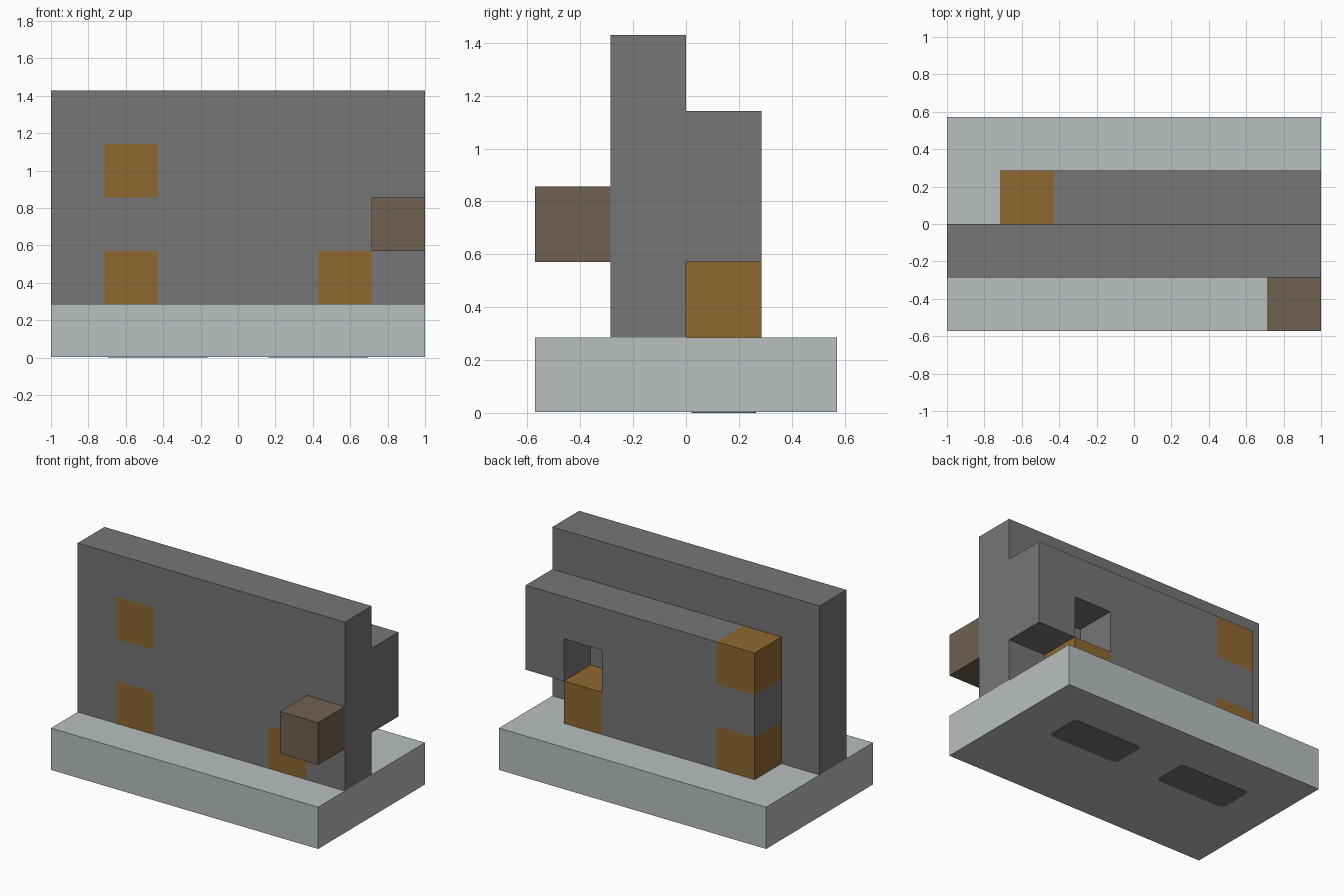
import bpy
import bmesh
from mathutils import Vector

if "Cube" in bpy.data.objects:
    bpy.data.objects.remove(bpy.data.objects["Cube"], do_unlink=True)

U = 2 / 7                       # edge of one building cell
ORIGIN = Vector((-1, -2 * U, 0))
SKIN = 0.003                    # thickness of the inlays under the base


def material(name, rgb):
    m = bpy.data.materials.new(name)
    m.use_nodes = True
    colour = (*rgb, 1)
    m.diffuse_color = colour
    m.node_tree.nodes["Principled BSDF"].inputs["Base Color"].default_value = colour
    return m


stone = material("dark grey", (0.181, 0.181, 0.181))
pale = material("pale grey", (0.491, 0.521, 0.521))
ochre = material("ochre", (0.275, 0.138, 0.031))
brown = material("brown", (0.162, 0.120, 0.082))


def finish(name, bm, mat):
    bmesh.ops.recalc_face_normals(bm, faces=bm.faces)
    mesh = bpy.data.meshes.new(name)
    bm.to_mesh(mesh)
    bm.free()
    mesh.materials.append(mat)
    obj = bpy.data.objects.new(name, mesh)
    bpy.context.collection.objects.link(obj)
    return obj


def box(name, lo, hi, mat, round_corners=0):
    """Box between two corners, with optionally rounded upright edges."""
    lo, hi = Vector(lo), Vector(hi)
    bm = bmesh.new()
    bmesh.ops.create_cube(bm, size=1)
    for v in bm.verts:
        v.co = (lo + hi) / 2 + v.co * (hi - lo)
    if round_corners:
        upright = [e for e in bm.edges
                   if abs(e.verts[0].co.z - e.verts[1].co.z) > SKIN / 2]
        bmesh.ops.bevel(bm, geom=upright, offset=round_corners, segments=4,
                        profile=0.5, affect='EDGES')
    return finish(name, bm, mat)


def cell_box(name, cell, size, mat):
    lo = ORIGIN + Vector(cell) * U
    return box(name, lo, lo + Vector(size) * U, mat)


def cell_shell(name, cells, mat):
    """Closed outer skin around a set of cells, with flat areas merged."""
    bm = bmesh.new()
    for c in cells:
        for axis in range(3):
            for side in (0, 1):
                near = list(c)
                near[axis] += 2 * side - 1
                if tuple(near) in cells:
                    continue
                corners = []
                for a, b in ((0, 0), (1, 0), (1, 1), (0, 1)):
                    p = Vector(c)
                    p[axis] += side
                    p[(axis + 1) % 3] += a
                    p[(axis + 2) % 3] += b
                    corners.append(bm.verts.new(ORIGIN + p * U))
                bm.faces.new(corners)
    bmesh.ops.remove_doubles(bm, verts=bm.verts, dist=0.001)
    bmesh.ops.recalc_face_normals(bm, faces=bm.faces)
    bmesh.ops.dissolve_limit(bm, angle_limit=0.01, verts=bm.verts, edges=bm.edges)
    return finish(name, bm, mat)


# Base slab with two rounded inlays on its underside
box("base", (-1, -2 * U, SKIN), (1, 2 * U, U), pale)
for side, x in (("left", 1.5 * U), ("right", -1.5 * U)):
    box(side + "_base_inlay", (x - U + 0.02, 0.02, 0),
        (x + U - 0.02, U - 0.02, SKIN), stone, 0.03)

# Ochre blocks running through both layers of the wall
ochre_spots = {"lower_right": (1, 1), "upper_right": (1, 3), "lower_left": (5, 1)}
for name, (x, z) in ochre_spots.items():
    cell_box(name + "_block", (x, 1, z), (1, 2, 1), ochre)

# Wall: tall front layer, lower back layer with a niche and an open corner
front = {(x, 1, z) for x in range(7) for z in range(1, 5)}
back = {(x, 2, z) for x in range(1, 7) for z in range(1, 4)}
back -= {(5, 2, 2), (6, 2, 1)}
taken = {(x, y, z) for x, z in ochre_spots.values() for y in (1, 2)}
cell_shell("wall", (front | back) - taken, stone)

# Brown block standing out from the front
cell_box("front_block", (6, 0, 2), (1, 1, 1), brown)
